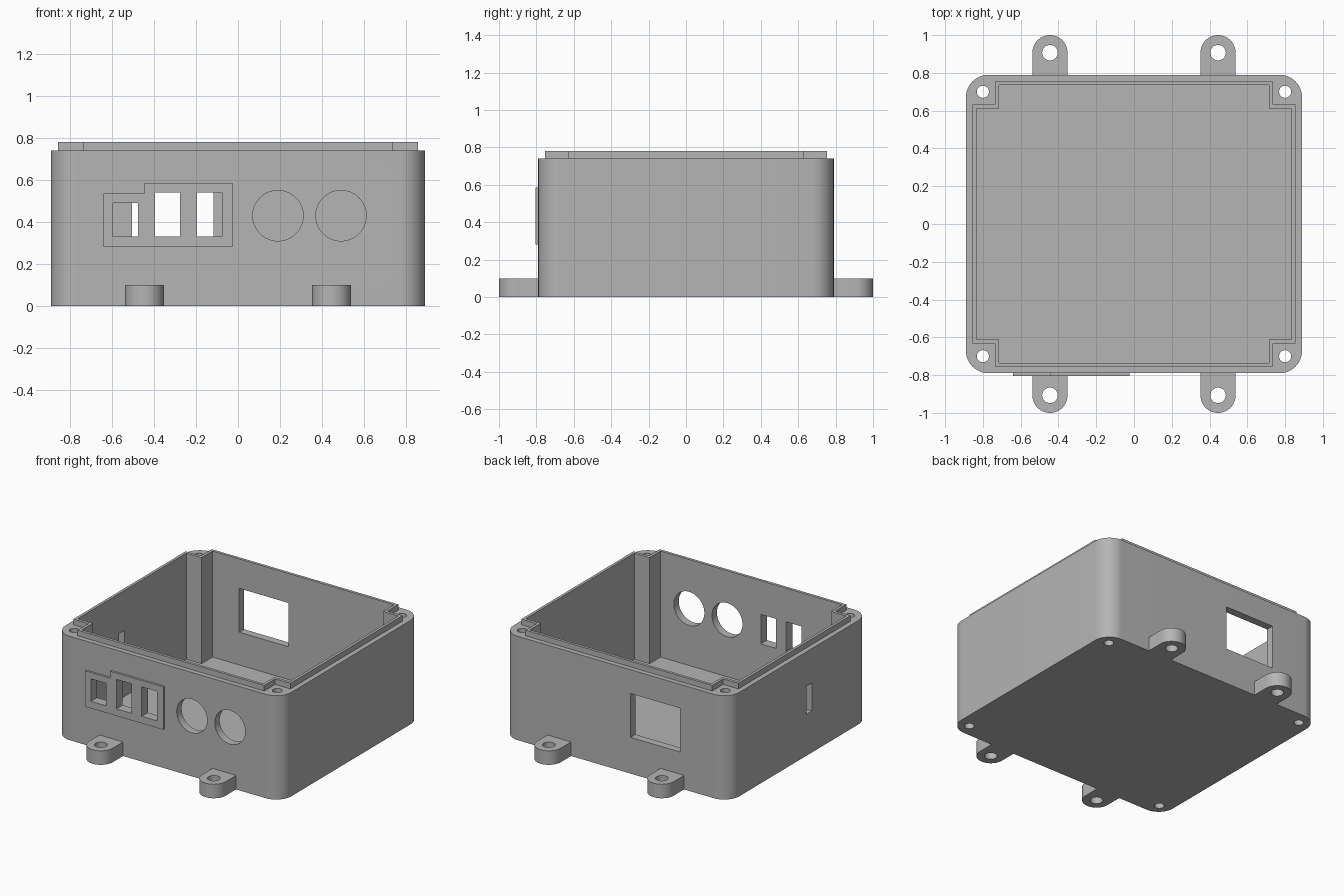
import bpy, bmesh
from math import cos, sin, pi, radians
from mathutils import Vector

cube = bpy.data.objects.get("Cube")
if cube:
    bpy.data.objects.remove(cube, do_unlink=True)

grey = bpy.data.materials.new("plain grey")
grey.use_nodes = True
COLOUR = (0.46, 0.46, 0.46, 1)
grey.diffuse_color = COLOUR
grey.node_tree.nodes["Principled BSDF"].inputs["Base Color"].default_value = COLOUR

# Axis maps: outline (u, v) plus depth d
TO_WORLD = {
    "x": lambda u, v, d: (d, u, v),
    "y": lambda u, v, d: (u, d, v),
    "z": lambda u, v, d: (u, v, d),
}


def prism(name, outline, lo, hi, axis="z"):
    """Closed outline extruded from lo to hi along an axis."""
    place = TO_WORLD[axis]
    bm = bmesh.new()
    face = bm.faces.new([bm.verts.new(place(u, v, lo)) for u, v in outline])
    ext = bmesh.ops.extrude_face_region(bm, geom=[face])
    shift = Vector(place(0, 0, hi - lo))
    bmesh.ops.translate(bm, vec=shift,
                        verts=[g for g in ext["geom"] if isinstance(g, bmesh.types.BMVert)])
    bmesh.ops.recalc_face_normals(bm, faces=bm.faces)
    mesh = bpy.data.meshes.new(name)
    bm.to_mesh(mesh)
    bm.free()
    mesh.materials.append(grey)
    obj = bpy.data.objects.new(name, mesh)
    bpy.context.collection.objects.link(obj)
    return obj


def arc(cx, cy, r, start, end, steps):
    return [(cx + r * cos(radians(start + (end - start) * i / steps)),
             cy + r * sin(radians(start + (end - start) * i / steps)))
            for i in range(steps + 1)]


def circle(cx, cy, r, steps=48):
    return arc(cx, cy, r, 0, 360, steps)[:-1]


def rect(u0, u1, v0, v1):
    return [(u0, v0), (u1, v0), (u1, v1), (u0, v1)]


def rounded(hx, hy, r):
    pts = []
    for k, (sx, sy) in enumerate([(1, 1), (-1, 1), (-1, -1), (1, -1)]):
        pts += arc(sx * (hx - r), sy * (hy - r), r, 90 * k, 90 * k + 90, 16)
    return pts


def notched(hx, hy, nx, ny):
    """Rectangle with a square bite out of each corner."""
    return [(hx, -ny), (hx, ny), (nx, ny), (nx, hy), (-nx, hy), (-nx, ny),
            (-hx, ny), (-hx, -ny), (-nx, -ny), (-nx, -hy), (nx, -hy), (nx, -ny)]


def cut(targets, cutter):
    """Subtract the cutter from each target."""
    for obj in targets:
        mod = obj.modifiers.new("cut", "BOOLEAN")
        mod.operation = "DIFFERENCE"
        mod.solver = "EXACT"
        mod.object = cutter
        bpy.context.view_layer.objects.active = obj
        bpy.ops.object.modifier_apply(modifier=mod.name)
    bpy.data.objects.remove(cutter, do_unlink=True)


HX, HY, TOP = 0.89, 0.79, 0.74

# Housing, raised lip and connector panel
housing = prism("housing", rounded(HX, HY, 0.12), 0, TOP)
lip = prism("lip", notched(0.855, 0.755, 0.735, 0.632), TOP, 0.78)
panel = prism("connector_panel",
              [(-0.64, 0.28), (-0.025, 0.28), (-0.025, 0.585),
               (-0.445, 0.585), (-0.445, 0.535), (-0.64, 0.535)],
              -HY - 0.015, -HY, "y")
parts = [housing, lip, panel]

# Hollow interior, leaving corner posts
cut([housing, lip], prism("cavity", notched(0.835, 0.735, 0.715, 0.611), 0.025, 1))

# Screw holes through the posts
for sx in (-1, 1):
    for sy in (-1, 1):
        cut([housing], prism("screw_hole", circle(sx * 0.8, sy * 0.7, 0.032, 32), -1, 1))

# Connector openings in the front wall and panel
for x, top in ((-0.595, 0.49), (-0.395, 0.54), (-0.195, 0.54)):
    cut([housing, panel], prism("opening", rect(x, x + 0.12, 0.33, top), -0.9, -0.7, "y"))

# Round openings in the front wall
for x in (0.19, 0.49):
    cut([housing], prism("round_opening", circle(x, 0.43, 0.12, 64), -0.9, -0.7, "y"))

# Back window and side slot
cut([housing], prism("window", rect(-0.505, -0.117, 0.258, 0.57), 0.7, 0.9, "y"))
cut([housing], prism("slot", rect(-0.147, -0.087, 0.295, 0.495), -1, -0.8, "x"))

# Mounting tabs with rounded ends and bolt holes
W = 0.093
for sx, side in ((-1, "right"), (1, "left")):
    for sy, end in ((-1, "front"), (1, "back")):
        x, y = sx * 0.445, sy * (1 - W)
        outline = [(x + W, sy * HY)] + arc(x, y, W, 0, sy * 180, 32) + [(x - W, sy * HY)]
        tab = prism(f"{end}_{side}_mounting_tab", outline, 0, 0.1)
        cut([tab], prism("bolt_hole", circle(x, y, 0.041, 32), -1, 1))
        parts.append(tab)

# Smooth the curves, keep the edges crisp
bpy.ops.object.select_all(action="DESELECT")
for obj in parts:
    obj.select_set(True)
bpy.context.view_layer.objects.active = housing
bpy.ops.object.shade_smooth_by_angle(angle=pi / 6)
